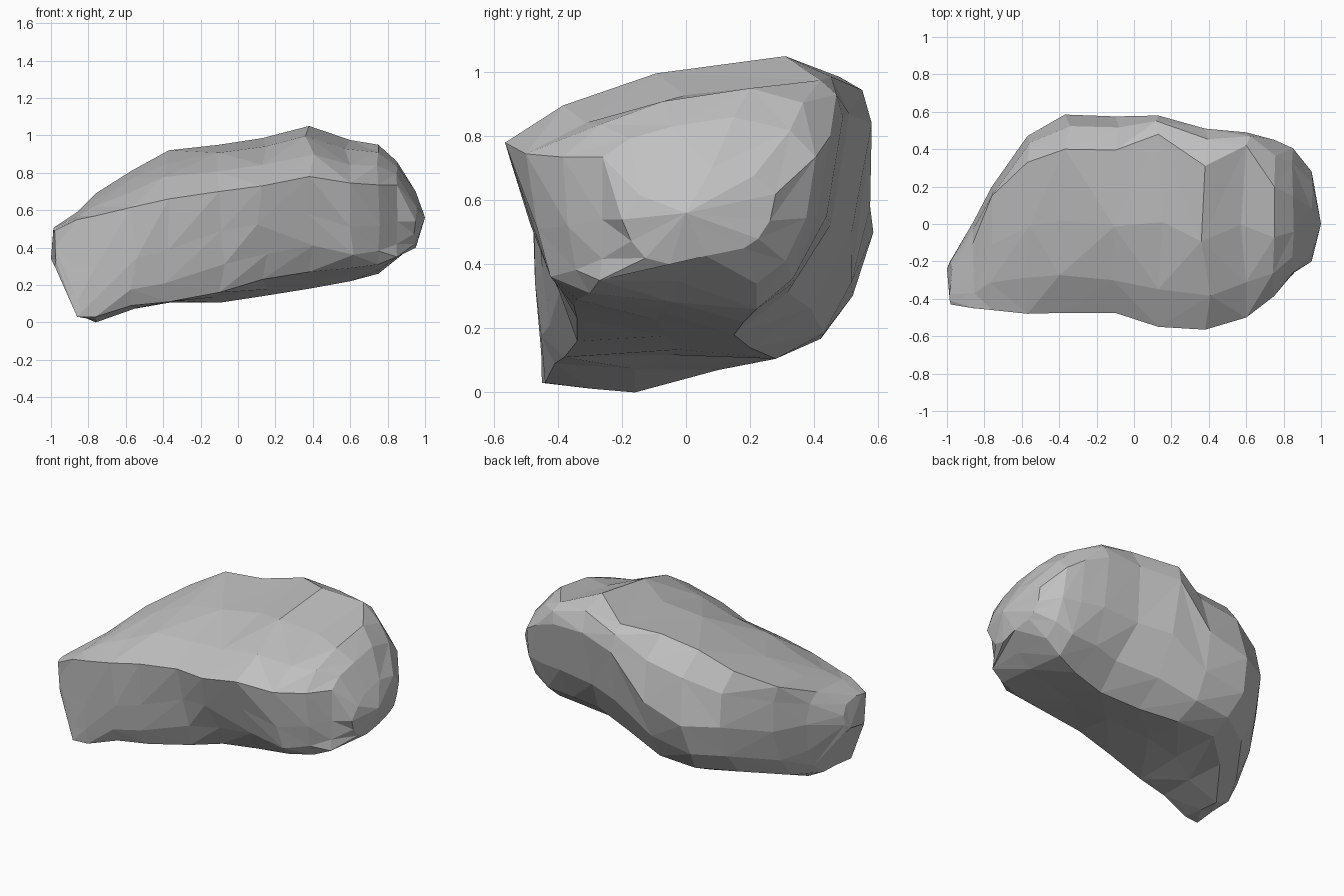
import bpy
import bmesh
import random
from math import sin, pi
from mathutils import Vector

random.seed(4)

cube = bpy.data.objects.get("Cube")
if cube:
    bpy.data.objects.remove(cube, do_unlink=True)

# Plain stone colour
stone = bpy.data.materials.new("stone_grey")
stone.use_nodes = True
stone_colour = (0.53, 0.53, 0.53, 1)
stone.diffuse_color = stone_colour
shader = next(n for n in stone.node_tree.nodes if n.type == "BSDF_PRINCIPLED")
shader.inputs["Base Color"].default_value = stone_colour
shader.inputs["Roughness"].default_value = 0.9

# Cross-sections along x: (y, z) of front edge, top, back, rear and front of base
SECTIONS = [
    (-.98, (-.43, .49), (-.33, .51), (-.20, .43), (-.22, .31), (-.41, .30)),
    (-.86, (-.45, .55), (-.10, .59), (.01, .42), (-.17, .05), (-.45, .03)),
    (-.76, (-.46, .57), (.15, .69), (.20, .42), (-.16, .00), (-.44, .03)),
    (-.57, (-.48, .615), (.33, .81), (.47, .50), (.10, .07), (-.41, .09)),
    (-.37, (-.475, .66), (.40, .92), (.585, .50), (.28, .105), (-.38, .11)),
    (-.10, (-.475, .70), (.395, .95), (.575, .58), (.28, .105), (-.34, .16)),
    (.13, (-.55, .73), (.48, .985), (.58, .84), (.20, .14), (-.34, .23)),
    (.38, (-.565, .78), (.31, 1.05), (.51, .87), (.15, .18), (-.35, .27)),
    (.60, (-.50, .745), (.42, .975), (.49, .86), (.18, .22), (-.34, .29)),
    (.75, (-.385, .735), (.20, .95), (.45, .80), (.22, .26), (-.30, .31)),
    (.85, (-.26, .735), (.15, .86), (.405, .735), (.22, .34), (-.27, .35)),
    (.95, (-.20, .54), (.08, .70), (.28, .62), (.18, .45), (-.05, .40)),
]
LEFT_TIP, RIGHT_TIP = (-1, -.24, .34), (1, 0, .56)


def arc_point(a, b, corner, t, fullness):
    """Point between two extremes, pushed outwards to their corner."""
    a, b, corner = Vector(a), Vector(b), Vector(corner)
    bulge = fullness * sin(pi * t)
    return a.lerp(b, t) + (corner - (a + b) / 2) * bulge


def section_ring(bm, section):
    """One closed ring: fixed extremes with chipped points between them."""
    x, front, top, back, base_rear, base_front = section
    chip, shift = (.01, .03) if abs(x) < .7 else (.004, .01)
    # The front is hollowed under its middle and flatter above the low end
    undercut = .15 if -.2 < x < .5 else .38
    shoulder = .22 if x < -.3 else .30
    arcs = [
        (front, top, (front[0], top[1]), shoulder, 3),
        (top, back, (back[0], top[1]), .35, 2),
        (back, base_rear, (back[0], base_rear[1]), .35, 3),
        (base_rear, base_front, base_front, 0, 2),
        (base_front, front, (front[0], base_front[1]), undercut, 3),
    ]
    ring = []
    for a, b, corner, fullness, steps in arcs:
        ring.append(bm.verts.new((x, *a)))
        for step in range(1, steps):
            y, z = arc_point(a, b, corner, step / steps, fullness)
            ring.append(bm.verts.new((
                x + random.uniform(-shift, shift),
                y + random.uniform(-chip, chip),
                max(z + random.uniform(-chip, chip), .01))))
    return ring


# Rock body: skin through the sections, each quad split along its outer diagonal
bm = bmesh.new()
rings = [section_ring(bm, s) for s in SECTIONS]
count = len(rings[0])
for near, far in zip(rings, rings[1:]):
    centre = sum((v.co for v in near + far), Vector()) / (2 * count)
    for i in range(count):
        j = (i + 1) % count
        a, b, c, d = near[i], near[j], far[j], far[i]
        reach_ac = ((a.co + c.co) / 2 - centre).length
        reach_bd = ((b.co + d.co) / 2 - centre).length
        if reach_ac > reach_bd:
            pair = ((a, b, c), (a, c, d))
        else:
            pair = ((a, b, d), (b, c, d))
        for tri in pair:
            bm.faces.new(tri)

# Both ends close in a fan to a blunt tip
for ring, tip in ((rings[0], LEFT_TIP), (rings[-1], RIGHT_TIP)):
    pole = bm.verts.new(tip)
    for i in range(count):
        bm.faces.new((ring[i], ring[(i + 1) % count], pole))

bmesh.ops.recalc_face_normals(bm, faces=bm.faces[:])
mesh = bpy.data.meshes.new("rock")
bm.to_mesh(mesh)
bm.free()
mesh.materials.append(stone)
rock = bpy.data.objects.new("rock", mesh)
bpy.context.collection.objects.link(rock)
